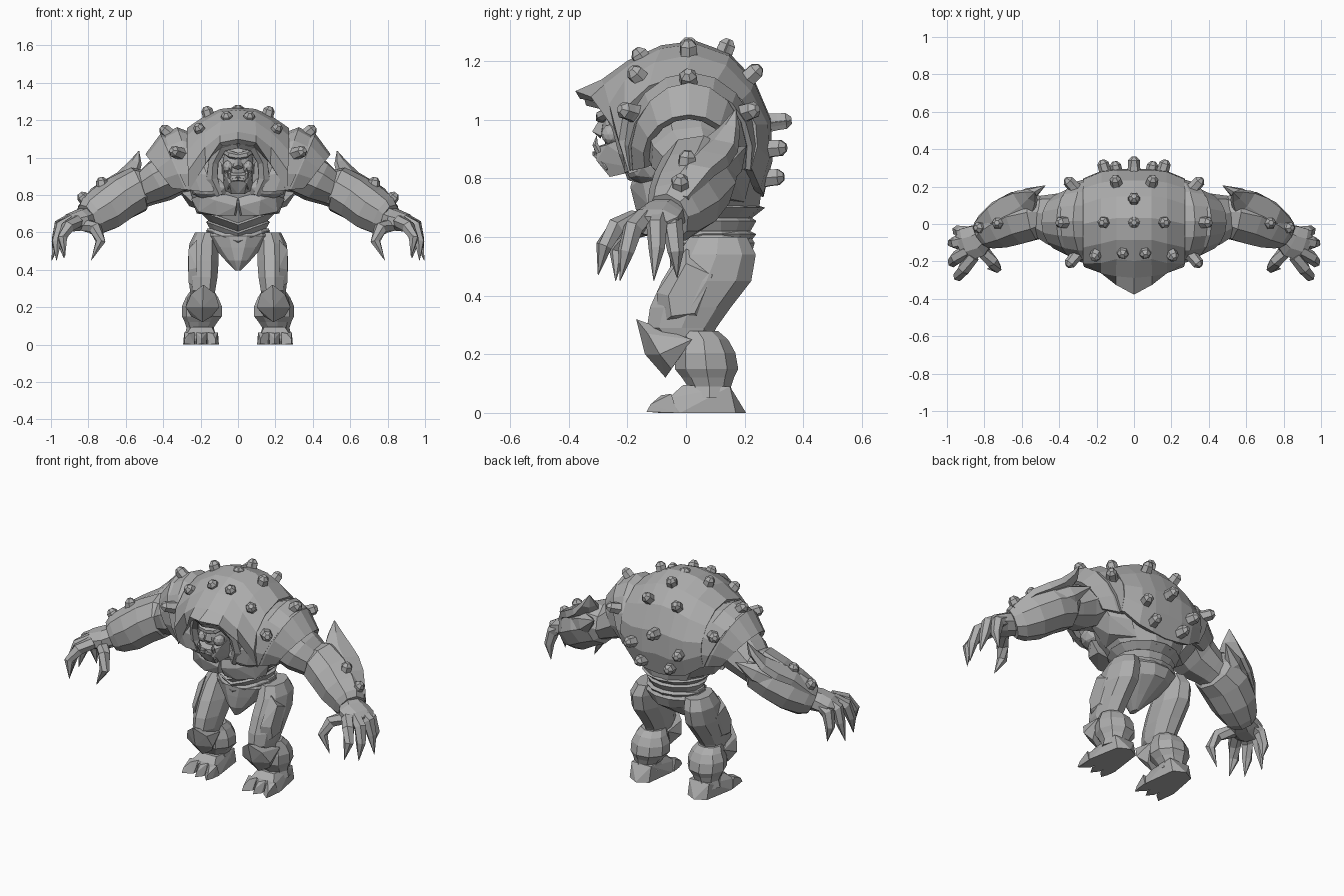
import bpy, bmesh, math
from mathutils import Vector

hide_mat = bpy.data.materials.new("stone grey")
hide_mat.diffuse_color = (0.42, 0.42, 0.42, 1)


def finish(name, bm, mirror=True, thick=0):
    bmesh.ops.remove_doubles(bm, verts=bm.verts, dist=0.0005)
    bmesh.ops.recalc_face_normals(bm, faces=bm.faces)
    me = bpy.data.meshes.new(name)
    bm.to_mesh(me)
    bm.free()
    me.materials.append(hide_mat)
    ob = bpy.data.objects.new(name, me)
    bpy.context.collection.objects.link(ob)
    if mirror:
        ob.modifiers.new("Mirror", 'MIRROR')
    if thick:
        m = ob.modifiers.new("Solidify", 'SOLIDIFY')
        m.thickness, m.offset = thick, 0
    return ob


def add_tube(bm, path, n, up, axis=None, warp=None):
    """Closed loft; path entries are (x, y, z, side radius, up radius)."""
    up = Vector(up)
    pts = [Vector(p[:3]) for p in path]
    rings = []
    for i, p in enumerate(path):
        t = Vector(axis) if axis else pts[min(i + 1, len(pts) - 1)] - pts[max(i - 1, 0)]
        t.normalize()
        s = t.cross(up).normalized()
        v = s.cross(t)
        ring = []
        for k in range(n):
            a = 2 * math.pi * (k + 0.5) / n
            co = pts[i] + s * (p[3] * math.cos(a)) + v * (p[4] * math.sin(a))
            ring.append(bm.verts.new(warp(co) if warp else co))
        rings.append(ring)
    for a, b in zip(rings, rings[1:]):
        for k in range(n):
            bm.faces.new((a[k], a[(k + 1) % n], b[(k + 1) % n], b[k]))
    bm.faces.new(rings[0])
    bm.faces.new(rings[-1])


def tube(name, path, n=8, up=(0, 0, 1), mirror=True, axis=None, warp=None):
    bm = bmesh.new()
    add_tube(bm, path, n, up, axis, warp)
    return finish(name, bm, mirror)


def sheet(name, rows, thick):
    bm = bmesh.new()
    vs = [[bm.verts.new(c) for c in r] for r in rows]
    for a, b in zip(vs, vs[1:]):
        for k in range(len(a) - 1):
            bm.faces.new((a[k], a[k + 1], b[k + 1], b[k]))
    return finish(name, bm, True, thick)


def hull(name, pts, mirror=True):
    bm = bmesh.new()
    for p in pts:
        bm.verts.new(p)
    r = bmesh.ops.convex_hull(bm, input=bm.verts)
    bmesh.ops.delete(bm, geom=list({g for g in r["geom_interior"] + r["geom_unused"]
                                    if isinstance(g, bmesh.types.BMVert)}), context='VERTS')
    return finish(name, bm, mirror)


def blob(name, c, r, mirror=True, detail=2):
    bm = bmesh.new()
    bmesh.ops.create_icosphere(bm, subdivisions=detail, radius=1)
    for v in bm.verts:
        v.co = Vector([c[i] + v.co[i] * r[i] for i in range(3)])
    return finish(name, bm, mirror)


# Torso: pelvis, folded waist and chest
def sag(co):
    if co.y < 0.06 and 0.5 < co.z < 0.74:
        co.z -= 0.06 * max(0, 1 - abs(co.x) / 0.17)
    return co


Z, Y = (0, 0, 1), (0, 1, 0)
tube("pelvis", [(0, .0, .395, .015, .03), (0, .03, .45, .07, .085), (0, .08, .52, .135, .14),
                (0, .09, .58, .185, .15), (0, .09, .62, .17, .12)], 12, Y, False, Z)
tube("waist", [(0, .09, .57, .16, .12), (0, .09, .61, .175, .15), (0, .09, .62, .155, .13),
               (0, .085, .655, .175, .155), (0, .085, .665, .16, .14), (0, .08, .70, .20, .19),
               (0, .07, .71, .19, .17), (0, .06, .75, .22, .2)], 14, Y, False, Z, sag)
tube("chest", [(0, .07, .69, .18, .185), (0, .05, .76, .245, .215), (0, .03, .87, .28, .23),
               (0, .03, .98, .27, .22), (0, .01, 1.1, .2, .17), (0, .0, 1.17, .1, .1)],
     12, Y, False, Z)
hull("pectoral", [(.0, -.16, .80), (.01, -.18, .74), (.02, -.16, .69), (.12, -.19, .77), (.11, -.17, .69),
                  (.20, -.15, .80), (.21, -.13, .71), (.25, -.06, .78), (.22, -.04, .70), (.12, -.17, .84),
                  (0, -.05, .82), (0, -.05, .69)])
blob("upper_chest", (.14, -.12, .84), (.12, .09, .07))
hull("back_side_muscle", [(.15, .2, .72), (.2, .22, .8), (.22, .2, .92), (.3, .18, .95), (.34, .13, .9),
                          (.3, .15, .82), (.26, .1, .74), (.2, .0, .72), (.33, .0, .84), (.2, .0, .95)])

# Domed back shell: front-to-back (y, z) profiles moving outward
shell = {
    0: [(-.37, 1.085), (-.28, 1.125), (-.19, 1.19), (-.08, 1.24), (.03, 1.255),
        (.14, 1.215), (.22, 1.13), (.275, 1.0), (.28, .87), (.25, .74)],
    .09: [(-.315, 1.07), (-.27, 1.11), (-.18, 1.18), (-.08, 1.23), (.03, 1.245),
          (.14, 1.205), (.22, 1.12), (.275, .99), (.28, .86), (.25, .75)],
    .17: [(-.23, .97), (-.25, 1.05), (-.2, 1.125), (-.1, 1.185), (.02, 1.21),
          (.13, 1.175), (.21, 1.09), (.265, .98), (.27, .87), (.24, .77)],
    .265: [(-.18, .82), (-.215, .93), (-.2, 1.03), (-.12, 1.105), (.0, 1.145),
           (.1, 1.125), (.18, 1.06), (.225, .98), (.23, .91), (.21, .84)],
}
sheet("back_shell", [[(x, y, z) for y, z in pr] for x, pr in shell.items()], .03)
# Hood rim around the face
tube("hood_rim", [(0, -.335, 1.075, .03, .015), (.08, -.28, 1.06, .03, .02),
                  (.13, -.225, .98, .03, .03), (.14, -.20, .89, .035, .03),
                  (.10, -.18, .80, .02, .02)], 6, Y)


# Overlapping shoulder plates, each an arch swept outward
def arch(top, bot, ry, cy=.01, n=10):
    row = []
    for k in range(n + 1):
        a = math.radians(-105 + 210 * k / n)
        s = (1 - math.cos(a)) / 1.26
        row.append((top[0] + (bot[0] - top[0]) * s, cy + ry * math.sin(a),
                    top[1] + (bot[1] - top[1]) * s))
    return row


sheet("inner_shoulder_plate", [arch((.25, 1.12), (.13, .82), .22, .015), arch((.325, 1.15), (.20, .82), .22, .015),
                               arch((.40, 1.105), (.27, .83), .20, .015)], .025)
sheet("outer_shoulder_plate", [arch((.34, 1.10), (.22, .83), .195), arch((.41, 1.115), (.28, .83), .185),
                               arch((.485, 1.01), (.35, .84), .145)], .025)

# Studs over shell, plates and forearms
bm = bmesh.new()
studs = [(0, .01, 1.225), (0, .12, 1.205), (.15, .01, 1.20), (.355, .01, 1.115), (.09, .2, 1.13),
         (.315, .19, 1.02), (.055, -.13, 1.18), (.19, -.14, 1.125), (.31, -.17, 1.02),
         (.15, .27, .9), (0, .285, .99), (.09, .26, .8), (.72, .0, .82), (.80, -.02, .75)]
for i, p in enumerate(studs):
    p = Vector(p)
    core = Vector((.68, -.02, .6)) if p.x > .5 else Vector((p.x * .5, .02, .96 if p.z > .95 else p.z - .02))
    d = (p - core).normalized()
    k = 1 if p.x + p.y < .05 and p.z > 1.2 else 1.35
    path = [(*(p + d * h * k), r, r) for h, r in ((-.03, .04), (.02, .032), (.042, .031), (.056, .014))]
    add_tube(bm, path, 6, (1, .1, .05))
finish("studs", bm)

# Head with brow, cheeks, nose, jaw, teeth and ears
blob("skull", (0, -.19, .97), (.085, .10, .12), False)
tube("brow", [(0, -.285, 1.005, .025, .018), (.04, -.285, 1.015, .025, .02), (.08, -.24, 1.04, .02, .015)], 6)
hull("nose", [(0, -.29, 1.01), (.012, -.28, 1.01), (0, -.32, .96), (.028, -.29, .945), (0, -.29, .935)])
blob("cheek", (.052, -.255, .95), (.03, .035, .035))
hull("jaw", [(x, y, z) for x, y, z in ((.08, -.18, .95), (.07, -.27, .915), (.04, -.305, .905),
     (.045, -.305, .86), (.035, -.26, .805), (.08, -.15, .83), (0, -.315, .905), (0, -.26, .805), (0, -.15, .95))])
tube("tusk", [(.045, -.295, .89, .012, .012), (.048, -.31, .915, .01, .01), (.045, -.305, .945, .001, .001)], 5, Y)
tube("lip", [(.0, -.31, .885, .012, .01), (.03, -.305, .88, .012, .01), (.055, -.27, .83, .004, .004)], 5)
hull("ear", [(.07, -.2, 1.0), (.07, -.2, .94), (.115, -.17, 1.0), (.08, -.17, .97)])
tube("neck", [(0, -.05, .95, .12, .12), (0, -.19, .92, .09, .1)], 8, Z, False)

# Arms
tube("upper_arm", [(.2, .03, .95, .16, .13), (.33, .02, .93, .165, .13), (.42, .02, .875, .145, .12),
                   (.50, .04, .83, .115, .095), (.6, .05, .78, .09, .08)], 9)
tube("forearm", [(.49, .05, .83, .10, .10), (.53, .045, .83, .135, .125), (.62, .03, .785, .145, .125),
                 (.71, -.005, .725, .13, .125), (.78, -.04, .685, .10, .11), (.81, -.06, .67, .08, .085)], 9)
tube("forearm_plate", [(.83, -.03, .73, .05, .02), (.74, .02, .82, .09, .035), (.66, .06, .86, .11, .04),
                       (.59, .11, .905, .09, .035), (.55, .15, .97, .045, .025), (.53, .17, 1.035, .002, .002)], 6)
tube("elbow_spike", [(.66, .09, .80, .06, .06), (.57, .15, .85, .045, .06), (.475, .205, .91, .002, .002)], 6)
tube("palm", [(.79, -.05, .68, .065, .065), (.84, -.09, .665, .095, .06), (.90, -.11, .65, .095, .05),
              (.93, -.12, .64, .065, .035)], 8)
fingers = [
    [(.86, -.17, .66), (.91, -.24, .63), (.94, -.28, .57), (.925, -.30, .47)],
    [(.89, -.14, .665), (.95, -.18, .63), (.97, -.205, .55), (.97, -.225, .45)],
    [(.89, -.085, .67), (.95, -.10, .64), (.97, -.10, .56), (.995, -.11, .45)],
    [(.86, -.05, .67), (.925, -.045, .63), (.945, -.035, .55), (.93, -.03, .46)],
    [(.82, -.13, .64), (.76, -.20, .62), (.735, -.235, .55), (.785, -.24, .45)]]
bm = bmesh.new()
for f in fingers:
    add_tube(bm, [(*p, r, r) for p, r in zip(f, (.036, .036, .028, .001))], 6, (.1, 1, .2))
finish("clawed_fingers", bm)

# Legs
tube("thigh", [(.165, .11, .60, .065, .10), (.18, .105, .54, .08, .135), (.183, .07, .45, .085, .155),
               (.185, .015, .36, .08, .14), (.187, -.015, .29, .07, .12), (.19, .0, .24, .06, .08)],
     9, Y, True, Z)
hull("thigh_plate", [(.22, y, z) for y, z in ((.0, .56), (-.1, .41), (-.09, .30), (.06, .3), (.12, .5))]
     + [(.265, y, z) for y, z in ((.0, .51), (-.06, .4), (-.05, .33), (.03, .34), (.09, .47))])
tube("calf", [(.19, .04, .28, .07, .07), (.19, .06, .25, .09, .085), (.19, .065, .205, .11, .105),
              (.19, .07, .15, .11, .11), (.195, .075, .12, .09, .09), (.2, .08, .09, .075, .075),
              (.2, .08, .05, .085, .08)], 9, Y, True, Z)
hull("knee_guard", [(.185, -.17, .32), (.12, -.13, .27), (.25, -.13, .27), (.10, -.10, .2), (.28, -.09, .2),
                    (.19, -.14, .2), (.19, -.07, .12), (.14, -.05, .15), (.25, -.05, .15),
                    (.12, .0, .25), (.27, .02, .25), (.19, -.06, .27)])

# Feet with three toes
hull("foot", [(.13, .17, 0), (.26, .17, 0), (.195, .205, 0), (.105, -.02, 0), (.295, -.02, 0), (.13, .15, .09),
              (.26, .15, .09), (.14, -.01, .095), (.25, -.01, .095), (.12, -.06, .05), (.28, -.06, .05),
              (.12, -.06, 0), (.28, -.06, 0)])
for i, (x, tip) in enumerate(((.135, .12), (.195, .195), (.26, .285))):
    hull(f"toe_{i + 1}", [(x + sx, y, z) for sx, y, z in ((-.033, -.03, 0), (.033, -.03, 0), (-.028, -.05, .065),
         (.028, -.05, .065), (-.026, -.09, 0), (.026, -.09, 0), (0, -.085, .06))] + [(tip, -.135, .004), (tip, -.12, .03)])
